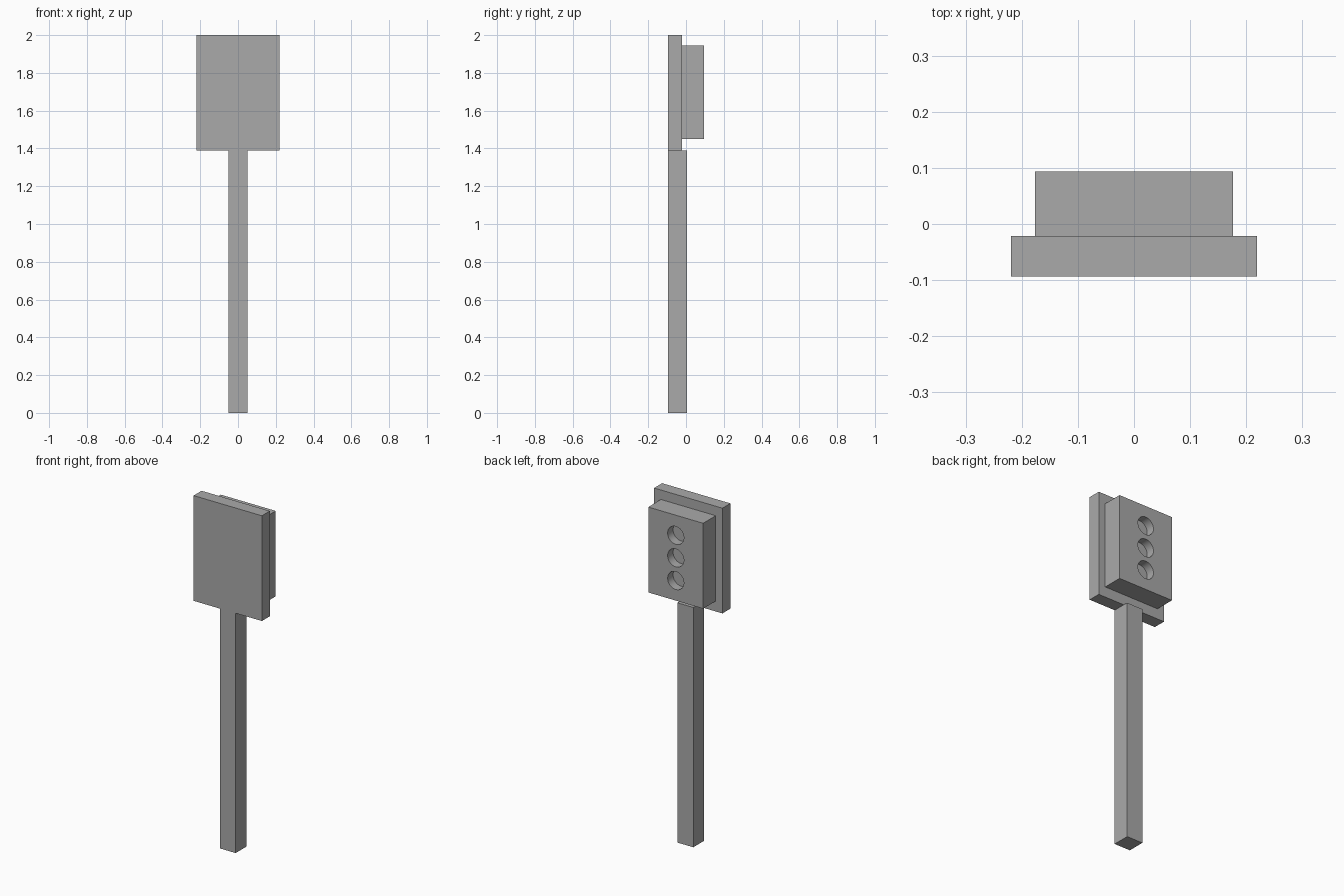
import bpy
import math

cube = bpy.data.objects.get("Cube")
if cube:
    bpy.data.objects.remove(cube, do_unlink=True)

# Single grey finish
grey = bpy.data.materials.new("plain grey")
grey.use_nodes = True
colour = (0.4, 0.4, 0.4, 1)
grey.diffuse_color = colour
grey.node_tree.nodes["Principled BSDF"].inputs["Base Color"].default_value = colour


def box(name, low, high):
    """Box spanning two opposite corners."""
    bpy.ops.mesh.primitive_cube_add(size=1)
    ob = bpy.context.object
    ob.name = name
    ob.location = [(a + b) / 2 for a, b in zip(low, high)]
    ob.scale = [b - a for a, b in zip(low, high)]
    bpy.ops.object.transform_apply(location=True, rotation=False, scale=True)
    ob.data.materials.append(grey)
    return ob


# Pole, backing board and lamp housing
FRONT, JOIN, BACK = -0.094, -0.021, 0.094
box("pole", (-0.051, FRONT, 0), (0.051, 0.006, 1.39))
box("backing_board", (-0.219, FRONT, 1.39), (0.219, JOIN, 2))
housing = box("lamp_housing", (-0.176, JOIN, 1.45), (0.176, BACK, 1.945))

# Three round lamp recesses in the back of the housing
RADIUS, DEPTH = 0.052, 0.05
for i in (-1, 0, 1):
    bpy.ops.mesh.primitive_cylinder_add(
        vertices=32, radius=RADIUS, depth=DEPTH * 2,
        location=(0, BACK, 1.697 + i * 0.131), rotation=(math.pi / 2, 0, 0))
    cutter = bpy.context.object
    cutter.name = "lamp_recess_cutter"
    cutter.data.materials.append(grey)
    cut = housing.modifiers.new("lamp recess", "BOOLEAN")
    cut.operation = "DIFFERENCE"
    cut.solver = "EXACT"
    cut.object = cutter
    bpy.context.view_layer.objects.active = housing
    bpy.ops.object.modifier_apply(modifier=cut.name)
    bpy.data.objects.remove(cutter, do_unlink=True)

# Smooth recess walls, crisp edges
bpy.ops.object.select_all(action="DESELECT")
housing.select_set(True)
bpy.context.view_layer.objects.active = housing
bpy.ops.object.shade_smooth_by_angle(angle=math.radians(30))
